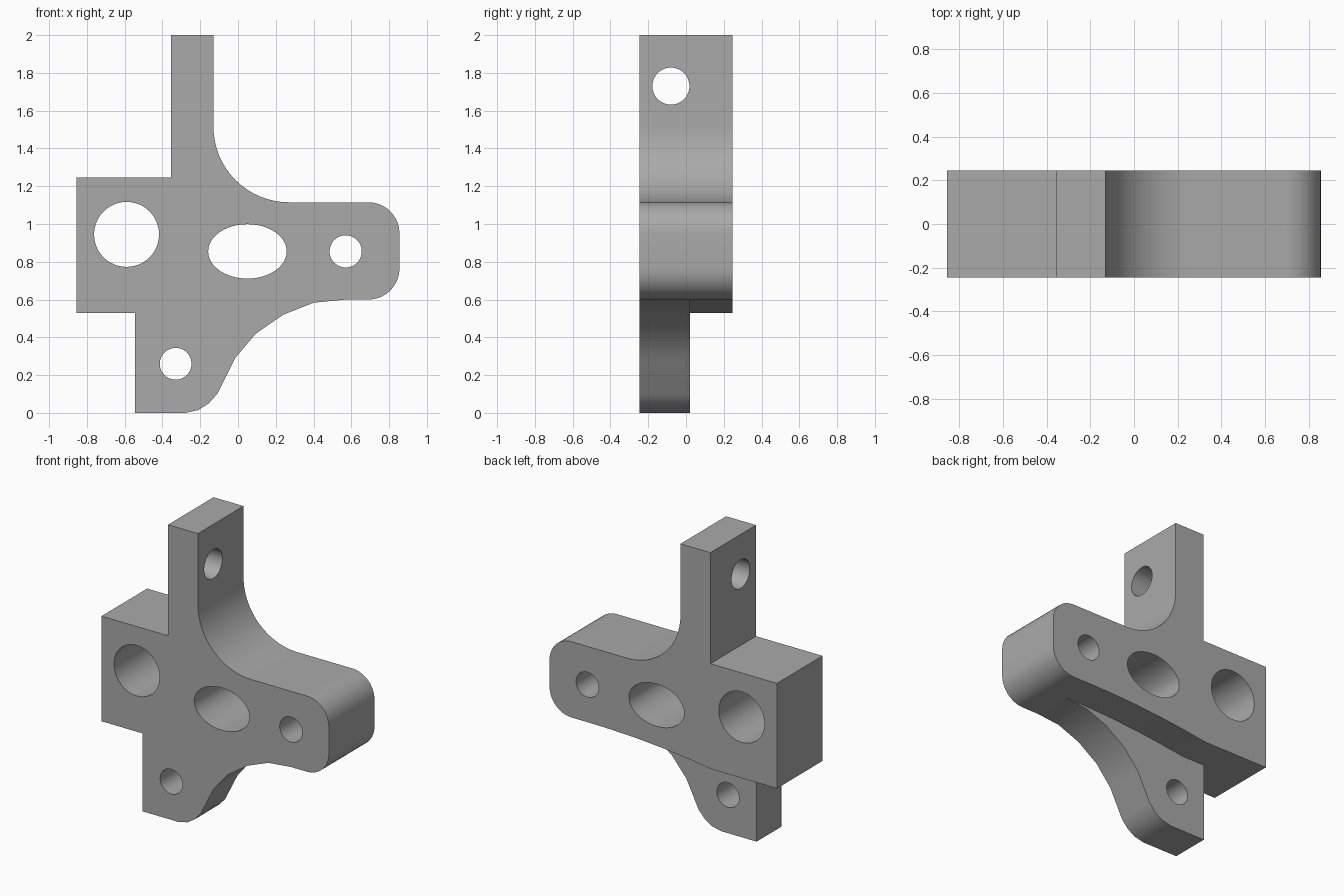
import bpy
import bmesh
from math import cos, sin, pi, radians
from mathutils import Matrix, Vector

if "Cube" in bpy.data.objects:
    bpy.data.objects.remove(bpy.data.objects["Cube"], do_unlink=True)

grey = bpy.data.materials.new("machined grey")
grey.use_nodes = True
grey.diffuse_color = (0.4, 0.4, 0.4, 1)
grey.node_tree.nodes["Principled BSDF"].inputs["Base Color"].default_value = (0.4, 0.4, 0.4, 1)

HALF = 0.245   # half the plate thickness
STEP = 0.02    # back of the thinner lower lug


def arc(cx, cz, rx, rz, start, end, steps):
    angles = [radians(start + (end - start) * i / steps) for i in range(steps + 1)]
    return [(cx + rx * cos(a), cz + rz * sin(a)) for a in angles]


def prism(name, points, y0, y1):
    """Extrude an x-z outline from y0 to y1."""
    bm = bmesh.new()
    face = bm.faces.new([bm.verts.new((x, y0, z)) for x, z in points])
    new = bmesh.ops.extrude_face_region(bm, geom=[face])["geom"]
    bmesh.ops.translate(bm, vec=(0, y1 - y0, 0),
                        verts=[v for v in new if isinstance(v, bmesh.types.BMVert)])
    bmesh.ops.recalc_face_normals(bm, faces=bm.faces)
    mesh = bpy.data.meshes.new(name)
    bm.to_mesh(mesh)
    bm.free()
    mesh.materials.append(grey)
    obj = bpy.data.objects.new(name, mesh)
    bpy.context.collection.objects.link(obj)
    return obj


# Bracket outline: arm, big fillet, rounded nose, lower lug, square block
outline = [(-0.355, 1.245), (-0.355, 2), (-0.13, 2)]
outline += arc(0.27, 1.515, 0.4, 0.4, 180, 270, 16)
outline += arc(0.69, 0.95, 0.165, 0.165, 90, 0, 10)
outline += arc(0.69, 0.765, 0.165, 0.165, 0, -90, 10)
outline += [(0.57, 0.6), (0.4, 0.583), (0.24, 0.52), (0.095, 0.42), (-0.015, 0.29)]
outline += [(-0.11, 0.1), (-0.155, 0.05), (-0.21, 0.015), (-0.28, 0)]
outline += [(-0.545, 0), (-0.545, 0.53), (-0.855, 0.53), (-0.855, 1.245)]
outline.pop()
outline.append((-0.855, 1.245))
bracket = prism("bracket", outline, -HALF, HALF)

# Relief behind the lower lug
relief = [(-0.75, 0.53), (-0.37, 0.53), (-0.2, 0.553), (0, 0.575), (0.2, 0.59),
          (0.4, 0.598), (0.56, 0.6), (0.56, -0.2), (-0.75, -0.2)]
cutters = [prism("relief_cutter", relief, STEP, 0.5)]

# Holes through the plate: centre x, centre z, radius x, radius z
for name, x, z, rx, rz in [("block_hole", -0.59, 0.945, 0.172, 0.172),
                           ("oval_hole", 0.05, 0.855, 0.208, 0.144),
                           ("nose_hole", 0.57, 0.855, 0.085, 0.085),
                           ("lug_hole", -0.33, 0.26, 0.084, 0.084)]:
    cutters.append(prism(name + "_cutter", arc(x, z, rx, rz, 0, 360, 48)[:-1], -0.5, 0.5))

# Cross hole through the upright arm
cross = prism("arm_hole_cutter", arc(0, 0, 0.098, 0.098, 0, 360, 48)[:-1], -0.5, 0.5)
cross.data.transform(Matrix.Translation(Vector((-0.25, -0.08, 1.73))) @ Matrix.Rotation(pi / 2, 4, "Z"))
cutters.append(cross)

for cutter in cutters:
    cutter.hide_render = True
    cutter.hide_viewport = True
    cut = bracket.modifiers.new(cutter.name, "BOOLEAN")
    cut.operation = "DIFFERENCE"
    cut.solver = "EXACT"
    cut.object = cutter

# Bake the cuts, then drop the cutters
graph = bpy.context.evaluated_depsgraph_get()
bracket_mesh = bpy.data.meshes.new_from_object(bracket.evaluated_get(graph))
bracket.modifiers.clear()
bracket.data = bracket_mesh
for cutter in cutters:
    bpy.data.objects.remove(cutter, do_unlink=True)

bpy.ops.object.select_all(action="DESELECT")
bracket.select_set(True)
bpy.context.view_layer.objects.active = bracket
bpy.ops.object.shade_smooth_by_angle(angle=radians(30))
